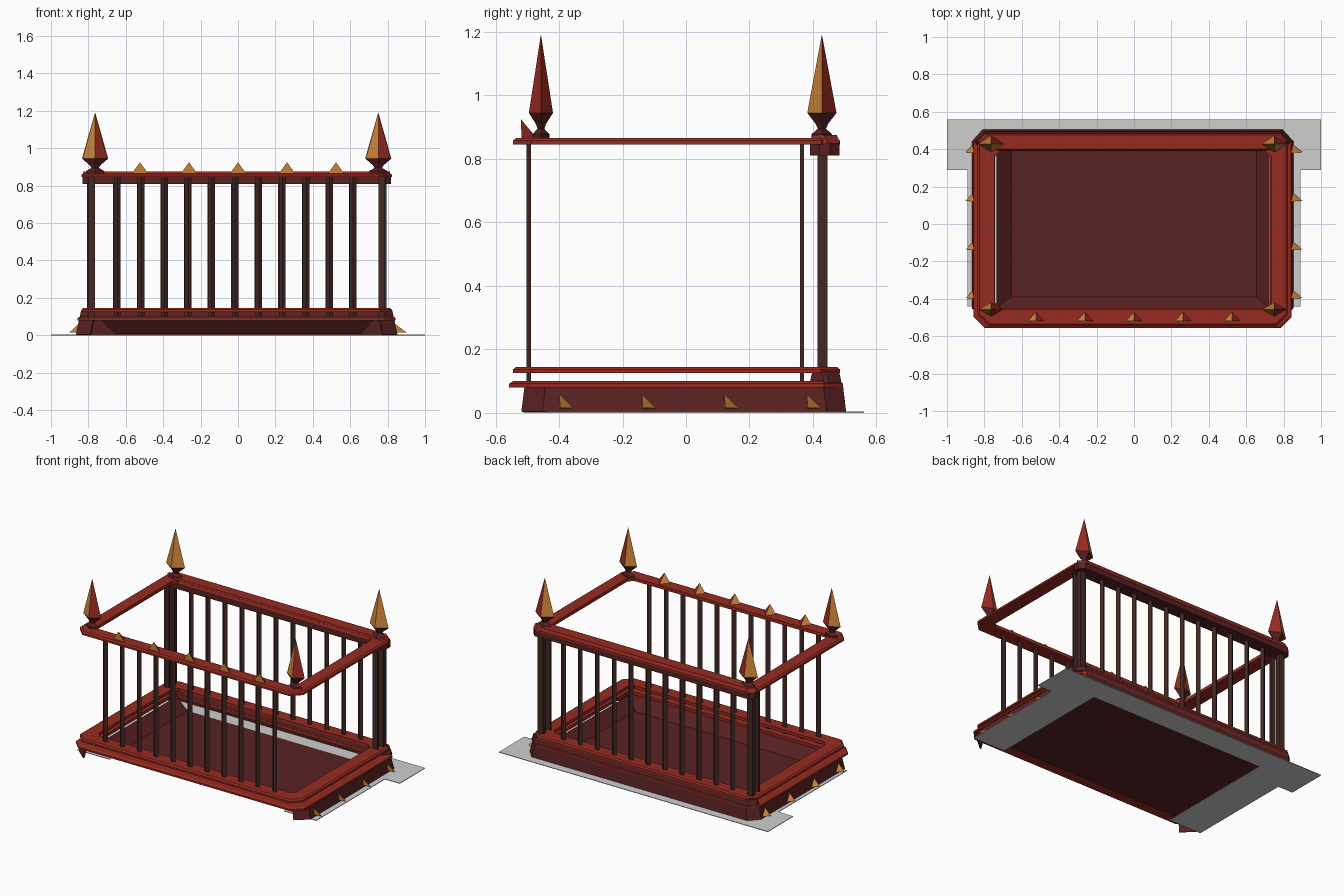
import bpy, bmesh, math
from mathutils import Vector

if "Cube" in bpy.data.objects:
    bpy.data.objects.remove(bpy.data.objects["Cube"])

def mat(name, r, g, b):
    m = bpy.data.materials.new(name)
    m.diffuse_color = (r, g, b, 1)
    m.use_nodes = True
    m.node_tree.nodes["Principled BSDF"].inputs["Base Color"].default_value = m.diffuse_color
    return m

RED = mat("red lacquer", .31, .024, .015)
DARK = mat("dark red wood", .10, .016, .016)
BROWN = mat("brown posts", .055, .022, .018)
GOLD = mat("gold", .60, .23, .04)
GREY = mat("grey", .62, .62, .62)
CX = -.007          # the frame sits slightly left of centre


def make(name, verts, faces, *mats, rule=None, fix=True):
    """Mesh object from points; rule(face) picks the material."""
    bm = bmesh.new()
    vs = [bm.verts.new(v) for v in verts]
    for f in faces:
        bm.faces.new([vs[i] for i in f])
    if fix:
        bmesh.ops.recalc_face_normals(bm, faces=bm.faces)
    bm.normal_update()
    if rule:
        for f in bm.faces:
            f.material_index = rule(f)
    me = bpy.data.meshes.new(name)
    bm.to_mesh(me)
    bm.free()
    for m in mats:
        me.materials.append(m)
    ob = bpy.data.objects.new(name, me)
    bpy.context.collection.objects.link(ob)
    return ob


def stack(name, loops, *mats, rule=None, caps=True, closed=False):
    """Bridge equal-length point loops; closed joins last loop to first."""
    n, k = len(loops[0]), len(loops)
    verts = [p for l in loops for p in l]
    faces = []
    for a in range(k if closed else k - 1):
        b = (a + 1) % k
        faces += [(a*n+i, a*n+(i+1) % n, b*n+(i+1) % n, b*n+i) for i in range(n)]
    if caps and not closed:
        faces += [tuple(range(n)), tuple(range((k-1)*n, k*n))]
    return make(name, verts, faces, *mats, rule=rule)


def octagon(hx, y0, y1, c, z):
    pts = [(-hx+c, y0), (hx-c, y0), (hx, y0+c), (hx, y1-c),
           (hx-c, y1), (-hx+c, y1), (-hx, y1-c), (-hx, y0+c)]
    return [(x+CX, y, z) for x, y in pts]


def rail_ring(name, hx, y0, y1, w, z0, z1, bevel):
    inner = (hx-w, y0+w, y1-w, .03)
    top = (hx-bevel, y0+bevel, y1-bevel, .055)
    return stack(name, [octagon(hx, y0, y1, .06, z0), octagon(hx, y0, y1, .06, z0+.6*(z1-z0)),
                        octagon(*top, z1), octagon(*inner, z1), octagon(*inner, z0)],
                 RED, closed=True)


def prism(name, pts, z0, z1, m):
    return stack(name, [[(x, y, z0) for x, y in pts], [(x, y, z1) for x, y in pts]], m)


def beam(name, hx, y0, y1, c, z0, z1, m, taper=0):
    return stack(name, [octagon(hx, y0, y1, c, z0),
                        octagon(hx-taper, y0+taper, y1-taper, c, z1)], m)


# ground plate, U-shaped and open to the front
half = [(-.65, .4), (-.65, -.44), (-.89, -.44), (-.89, .29), (-1, .29), (-1, .56)]
prism("ground_plate", half + [(-x, y) for x, y in reversed(half)], 0, .004, GREY)

# base wall: back, sides and the short front corners
left = [(-.78, -.515), (-.855, -.45), (-.855, .44), (-.80, .5)]
path = left + [(-x, y) for x, y in reversed(left)]
n = len(path)
wall = make("base_wall",
            [(x+CX, y, .003) for x, y in path] + [(x*.98+CX, y*.98, .085) for x, y in path],
            [(i, i+1, n+i+1, n+i) for i in range(n-1)], DARK)
sol = wall.modifiers.new("thickness", "SOLIDIFY")
sol.thickness = .01
sol.offset = 0

# sunken floor with sloping rims, open along the back
make("floor_tray",
     [(-.655, -.39, .006), (.655, -.39, .006), (.655, .4, .006), (-.655, .4, .006),
      (-.735, -.45, .082), (.725, -.45, .082), (.725, .4, .082), (-.735, .4, .082)],
     [(0, 1, 2, 3), (0, 4, 5, 1), (1, 5, 6, 2), (0, 3, 7, 4)], DARK)

# horizontal rings
rail_ring("base_lip", .85, -.557, .495, .105, .08, .1, .012)
rail_ring("lower_rail", .83, -.545, .485, .095, .125, .145, .01)
rail_ring("upper_rail", .83, -.545, .485, .09, .845, .866, .01)

# heavier back beams
beam("lower_back_beam", .84, .39, .49, .04, .095, .132, DARK, .008)
beam("upper_back_beam", .825, .39, .483, .03, .81, .85, DARK)
beam("upper_back_cap", .828, .39, .485, .04, .85, .876, RED, .01)

# balusters: shallow triangles in front, square bars behind
for i in range(11):
    x = -.645 + i*.126
    prism(f"front_baluster_{i+1}", [(x-.018, -.488), (x, -.502), (x+.018, -.488)], .1, .85, BROWN)
    x -= .004
    prism(f"back_baluster_{i+1}", [(x-.018, .43), (x, .415), (x+.018, .43), (x, .445)], .1, .83, BROWN)

# back corner posts, each with a thin inner strip
for s, side in ((-1, "left"), (1, "right")):
    for nm, px, py, hx, hy in (("corner_post", .78, .43, .02, .016),
                               ("corner_strip", .775, .365, .018, .006)):
        x = s*px + CX
        prism(f"{side}_{nm}", [(x-hx, py-hy), (x+hx, py-hy), (x+hx, py+hy), (x-hx, py+hy)],
              .1, .845, BROWN)

# spear-shaped finials, four sided, gold on some faces and red on others
PROFILE = [(.862, .7), (.878, .7), (.895, .28), (.91, .42), (.945, 1), (1.19, .01)]

def finial(name, x, y, rx, ry, back):
    loops = [[(x-rx*r, y, z), (x, y-ry*r, z), (x+rx*r, y, z), (x, y+ry*r, z)] for z, r in PROFILE]
    def rule(f):
        if f.calc_center_median().z < .93:
            return 2
        nx, ny = f.normal.x, f.normal.y
        return 1 if nx < 0 or (ny < 0 and back) else 0
    stack(name, loops, RED, GOLD, DARK, rule=rule)

for s, side in ((-1, "left"), (1, "right")):
    finial(f"{side}_back_finial", s*.757+CX, .428, .07, .046, True)
    finial(f"{side}_front_finial", s*.757+CX, -.457, .066, .038, False)

TETRA = [(0, 1, 2), (0, 1, 3), (1, 2, 3), (0, 2, 3)]

# small spikes along the front top rail, red on the right face
for i in range(5):
    x = (i-2)*.262
    make(f"front_spike_{i+1}",
         [(x-.045, -.518, .863), (x+.045, -.518, .863), (x, -.468, .863), (x, -.52, .925)],
         TETRA, GOLD, RED, rule=lambda f: 1 if f.normal.x > .3 else 0)

# gold spikes along both sides of the base
for s, side in ((-1, "left"), (1, "right")):
    for i in range(4):
        y, x = -.4 + i*.26, s*.845 + CX
        make(f"{side}_base_spike_{i+1}",
             [(x, y, .062), (x, y, .014), (x, y+.055, .014), (s*.9, y+.004, .016)],
             TETRA, GOLD)
